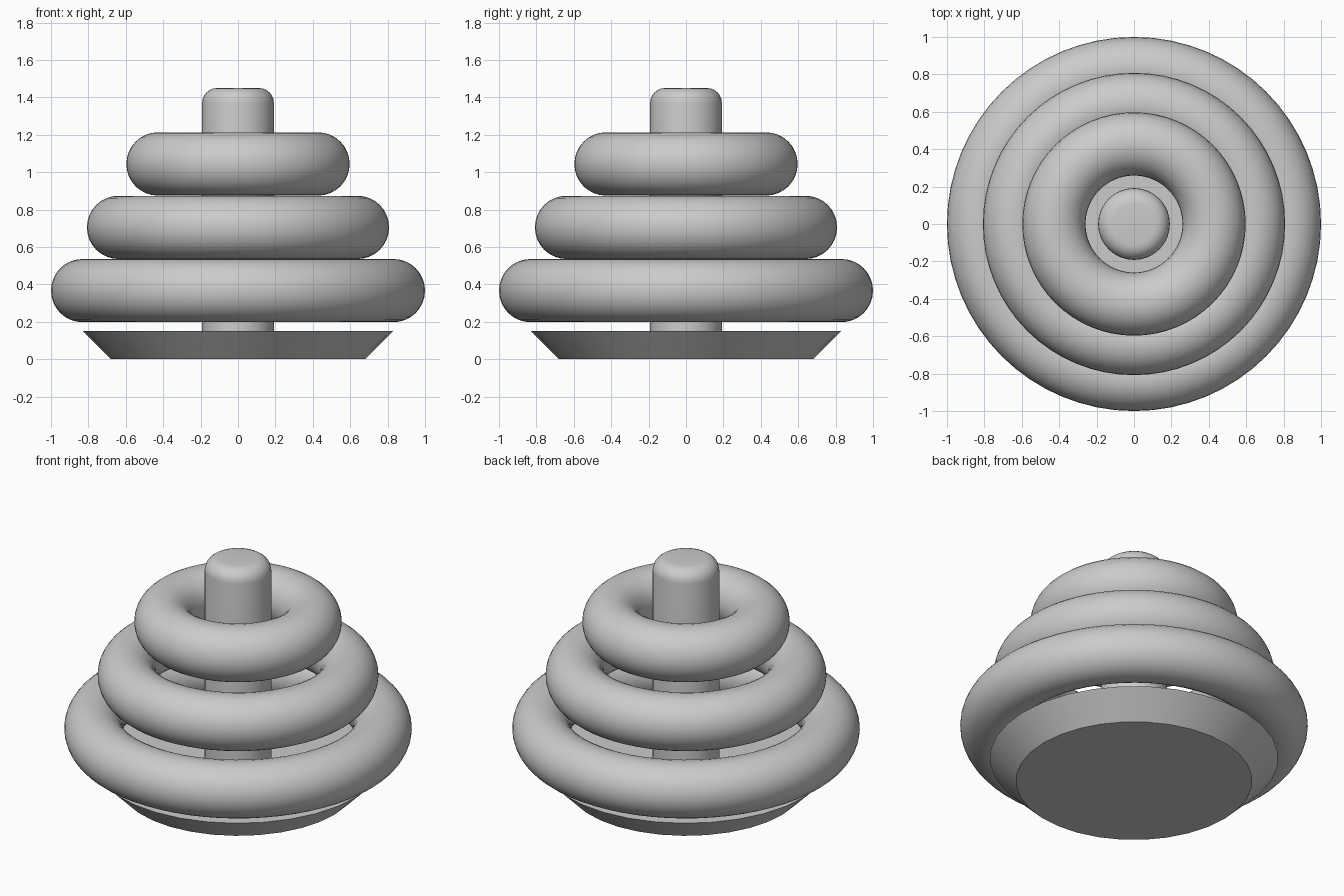
import bpy, bmesh, math

if "Cube" in bpy.data.objects:
    bpy.data.objects.remove(bpy.data.objects["Cube"])


def lathe(name, profile, sides):
    """Revolve an (radius, z) profile into a closed, capped solid."""
    bm = bmesh.new()
    rings = [[bm.verts.new((r * math.cos(2 * math.pi * i / sides),
                            r * math.sin(2 * math.pi * i / sides), z))
              for i in range(sides)] for r, z in profile]
    for low, high in zip(rings, rings[1:]):
        for i in range(sides):
            j = (i + 1) % sides
            bm.faces.new((low[i], low[j], high[j], high[i]))
    bm.faces.new(rings[0][::-1])
    bm.faces.new(rings[-1])
    mesh = bpy.data.meshes.new(name)
    bm.to_mesh(mesh)
    bm.free()
    obj = bpy.data.objects.new(name, mesh)
    bpy.context.collection.objects.link(obj)
    return obj


def smooth(obj):
    bpy.ops.object.select_all(action='DESELECT')
    obj.select_set(True)
    bpy.context.view_layer.objects.active = obj
    bpy.ops.object.shade_smooth_by_angle(angle=math.radians(30))


# Tapered base, wider at the top
smooth(lathe("base", [(0.68, 0), (0.83, 0.15)], 32))

# Central post with a rounded top edge
POST_R, POST_TOP, ROUND = 0.192, 1.45, 0.08
post_profile = [(POST_R, 0.15)]
for k in range(7):
    a = math.pi / 2 * k / 6
    post_profile.append((POST_R - ROUND + ROUND * math.cos(a),
                         POST_TOP - ROUND + ROUND * math.sin(a)))
smooth(lathe("post", post_profile, 32))

# Three stacked rings, shrinking upward
TUBE = 0.169
for name, outer, z in (("large_ring", 1.0, 0.367),
                       ("medium_ring", 0.808, 0.705),
                       ("small_ring", 0.597, 1.044)):
    bpy.ops.mesh.primitive_torus_add(major_radius=outer - TUBE, minor_radius=TUBE,
                                     major_segments=64, minor_segments=32,
                                     location=(0, 0, z))
    ring = bpy.context.object
    ring.name = name
    smooth(ring)
